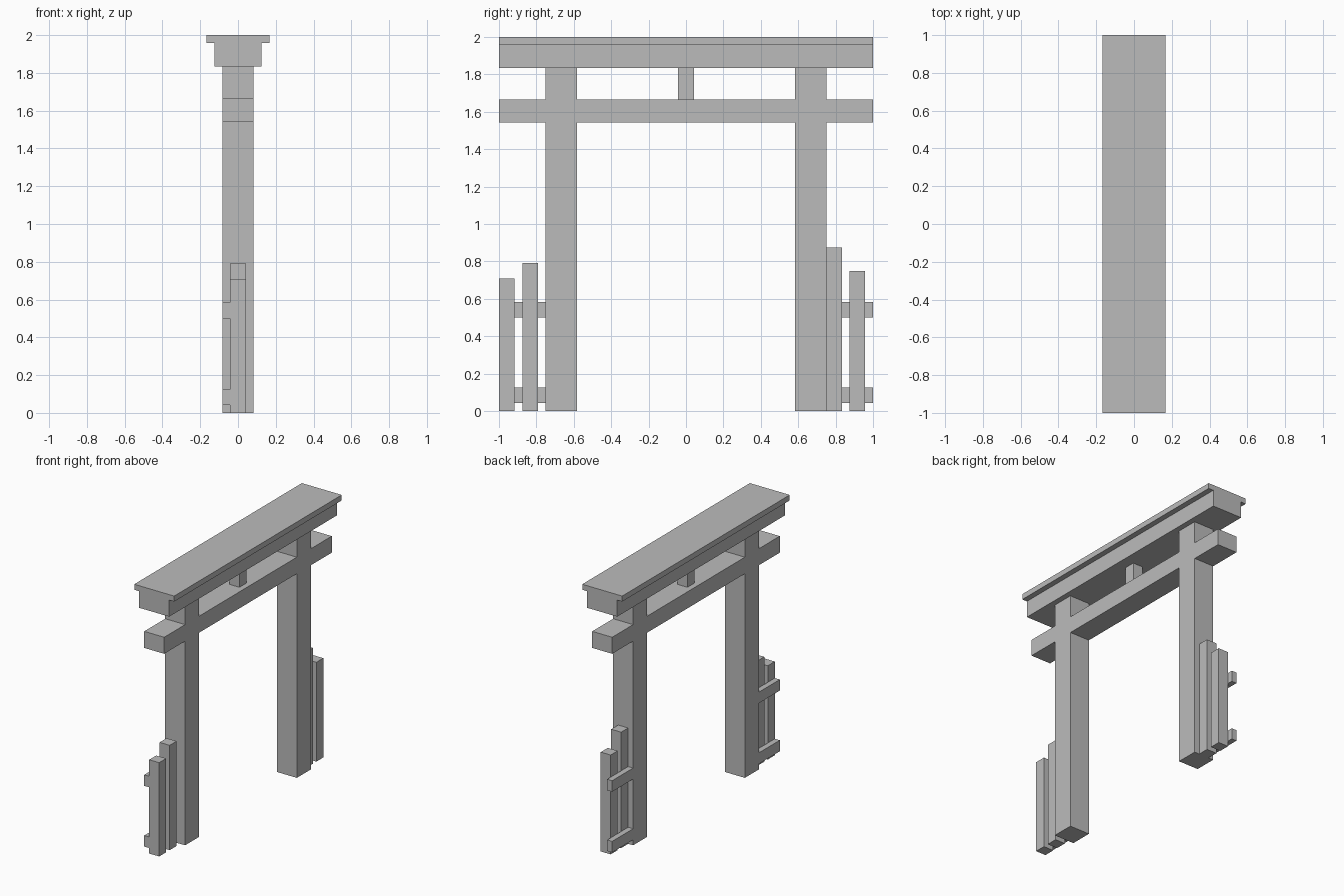
import bpy
import bmesh

if "Cube" in bpy.data.objects:
    bpy.data.objects.remove(bpy.data.objects["Cube"], do_unlink=True)

U = 1 / 12  # grid module used for all sizes

grey = bpy.data.materials.new("stone_grey")
grey.use_nodes = True
colour = (0.5, 0.5, 0.5, 1)
grey.diffuse_color = colour
grey.node_tree.nodes["Principled BSDF"].inputs["Base Color"].default_value = colour


def block(name, x, y, z):
    """Box given by its (low, high) range on each axis, in modules."""
    bm = bmesh.new()
    bmesh.ops.create_cube(bm, size=1)
    for v in bm.verts:
        for i, (low, high) in enumerate((x, y, z)):
            v.co[i] = (high if v.co[i] > 0 else low) * U
    mesh = bpy.data.meshes.new(name)
    bm.to_mesh(mesh)
    bm.free()
    mesh.materials.append(grey)
    obj = bpy.data.objects.new(name, mesh)
    bpy.context.collection.objects.link(obj)
    return obj


def span(side, inner, outer):
    """Range along y on the given side of the gate."""
    return tuple(sorted((side * inner, side * outer)))


# Top lintel with overhanging cap
block("cap", (-2, 2), (-12, 12), (23.5, 24))
block("lintel", (-1.5, 1.5), (-12, 12), (22, 23.5))

# Tie beam between the pillars, and the short strut above it
block("tie_beam", (-1, 1), (-7, 7), (18.5, 20))
block("centre_strut", (-0.5, 0.5), (-0.5, 0.5), (20, 22))

# Pillars, tie beam ends and fence rails on both sides
for side, label in ((-1, "front"), (1, "back")):
    block(label + "_pillar", (-1, 1), span(side, 7, 9), (0, 22))
    block(label + "_tie_beam_end", (-1, 1), span(side, 9, 12), (18.5, 20))
    for level, z in (("lower", 0.5), ("upper", 6)):
        block(f"{label}_{level}_rail", (-1, -0.5), span(side, 9, 12), (z, z + 1))

# Fence pickets of uneven height: start along y, height
pickets = {"front": ((-12, 8.5), (-10.5, 9.5)), "back": ((9, 10.5), (10.5, 9))}
for label, items in pickets.items():
    for n, (y, height) in enumerate(items, 1):
        block(f"{label}_picket_{n}", (-0.5, 0.5), (y, y + 1), (0, height))
